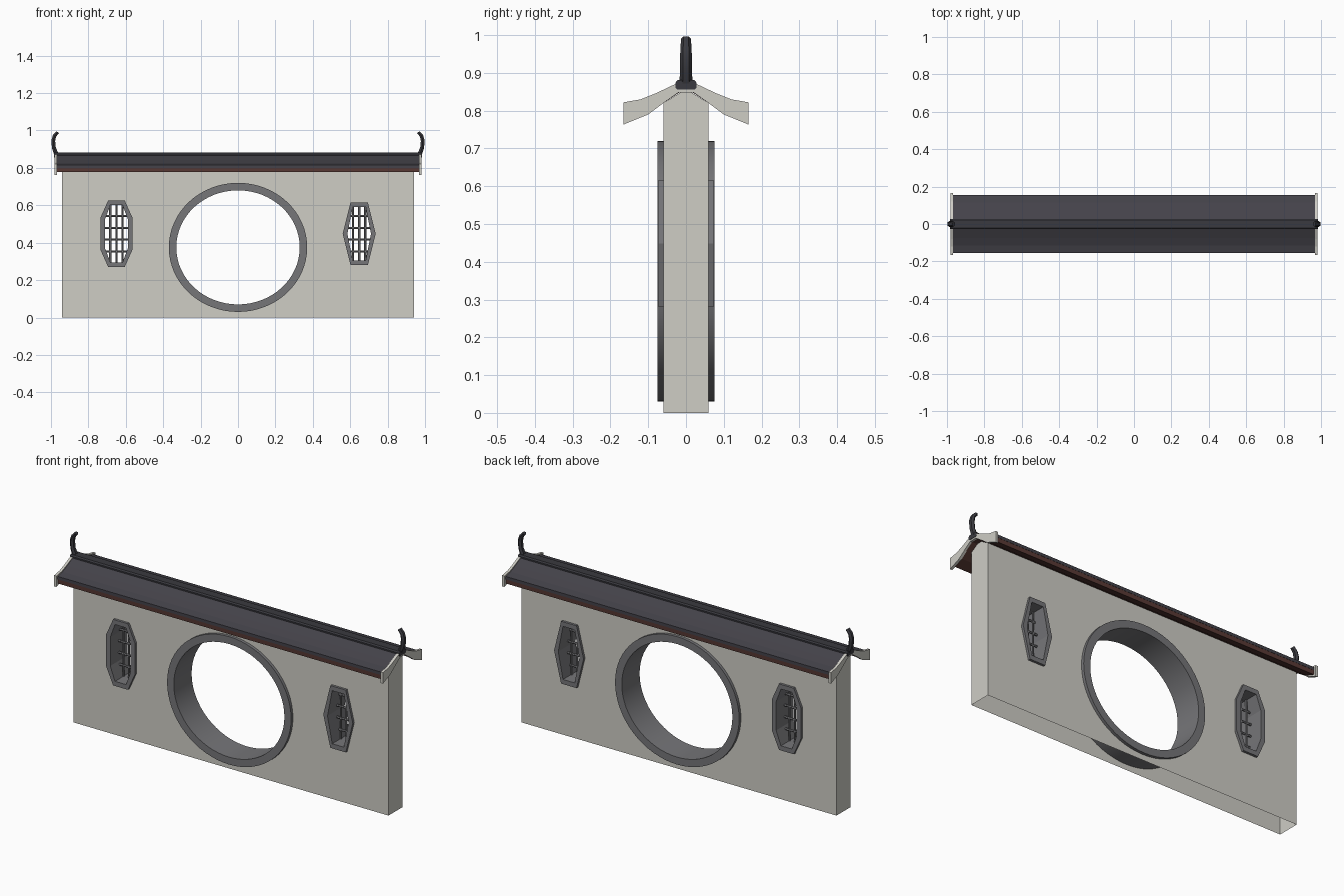
import bpy, bmesh, math

if "Cube" in bpy.data.objects:
    bpy.data.objects.remove(bpy.data.objects["Cube"], do_unlink=True)


def material(name, rgb):
    m = bpy.data.materials.new(name)
    m.use_nodes = True
    m.diffuse_color = (*rgb, 1)
    m.node_tree.nodes["Principled BSDF"].inputs["Base Color"].default_value = (*rgb, 1)
    return m


PLASTER = material("pale plaster", (0.62, 0.61, 0.56))
STONE = material("grey stone", (0.18, 0.18, 0.19))
TILE = material("dark roof tile", (0.058, 0.055, 0.068))
RIDGE = material("darker ridge", (0.042, 0.042, 0.05))
WOOD = material("brown wood", (0.1, 0.042, 0.035))


def finish(name, mesh, mat, smooth=False):
    mesh.name = name
    mesh.materials.clear()
    mesh.materials.append(mat)
    ob = bpy.data.objects.new(name, mesh)
    bpy.context.scene.collection.objects.link(ob)
    if smooth:
        bpy.ops.object.select_all(action="DESELECT")
        ob.select_set(True)
        bpy.context.view_layer.objects.active = ob
        bpy.ops.object.shade_smooth_by_angle(angle=math.radians(35))
    else:
        mesh.shade_flat()
    return ob


def curve_mesh(curve):
    """Turn a curve into a clean mesh."""
    tmp = bpy.data.objects.new("tmp", curve)
    bpy.context.scene.collection.objects.link(tmp)
    bpy.context.view_layer.update()
    deps = bpy.context.evaluated_depsgraph_get()
    mesh = bpy.data.meshes.new_from_object(tmp.evaluated_get(deps))
    bpy.data.objects.remove(tmp)
    return mesh


def clean(mesh, edit=None):
    bm = bmesh.new()
    bm.from_mesh(mesh)
    bmesh.ops.remove_doubles(bm, verts=bm.verts, dist=1e-5)
    bmesh.ops.recalc_face_normals(bm, faces=bm.faces)
    if edit:
        edit(bm)
    bm.to_mesh(mesh)
    bm.free()


def slab(name, loops, half_depth, mat, smooth=False, edit=None):
    """Upright plate: first loop is the outline, the others are holes (x, z)."""
    cu = bpy.data.curves.new(name, "CURVE")
    cu.dimensions = "2D"
    cu.fill_mode = "BOTH"
    cu.extrude = half_depth
    for loop in loops:
        sp = cu.splines.new("POLY")
        sp.points.add(len(loop) - 1)
        for p, (x, z) in zip(sp.points, loop):
            p.co = (x, z, 0, 1)
        sp.use_cyclic_u = True
    mesh = curve_mesh(cu)
    for v in mesh.vertices:
        x, z, d = v.co
        v.co = (x, -d, z)
    clean(mesh, edit)
    return finish(name, mesh, mat, smooth)


def prism(name, half, x0, x1, mat):
    """Extrude along x a section mirrored in y from its +y half (y, z)."""
    pts = half + [(-y, z) for y, z in reversed(half) if y > 0]
    bm = bmesh.new()
    face = bm.faces.new([bm.verts.new((x0, y, z)) for y, z in pts])
    out = bmesh.ops.extrude_face_region(bm, geom=[face])["geom"]
    bmesh.ops.translate(bm, vec=(x1 - x0, 0, 0),
                        verts=[g for g in out if isinstance(g, bmesh.types.BMVert)])
    bmesh.ops.recalc_face_normals(bm, faces=bm.faces)
    mesh = bpy.data.meshes.new(name)
    bm.to_mesh(mesh)
    bm.free()
    return finish(name, mesh, mat)


def rod(name, points, radii, mat, y_scale=1):
    cu = bpy.data.curves.new(name, "CURVE")
    cu.dimensions = "3D"
    cu.bevel_depth = 1
    cu.bevel_resolution = 1
    cu.use_fill_caps = True
    sp = cu.splines.new("POLY")
    sp.points.add(len(points) - 1)
    for p, co, r in zip(sp.points, points, radii):
        p.co = (*co, 1)
        p.radius = r
    mesh = curve_mesh(cu)
    for v in mesh.vertices:
        v.co.y *= y_scale
    clean(mesh)
    return finish(name, mesh, mat, True)


def ellipse(rx, rz, n=64):
    return [(rx * math.cos(2 * math.pi * i / n), 0.375 + rz * math.sin(2 * math.pi * i / n))
            for i in range(n)]


def window_outline(cx, w, h, top, side):
    """Symmetric six or eight sided outline; side = half height of upright edges."""
    quarter = [(w, side), (top, h)]
    pts = quarter + [(-x, z) for x, z in reversed(quarter)]
    pts += [(-x, -z) for x, z in quarter] + [(x, -z) for x, z in reversed(quarter)]
    loop = []
    for x, z in pts:
        p = (cx + x, 0.448 + z)
        if p not in loop:
            loop.append(p)
    return loop


# Windows: centre x, half width, half height, half top edge, half upright edge
windows = {"right": (-0.65, 0.086, 0.178, 0.044, 0.085),
           "left": (0.648, 0.088, 0.168, 0.046, 0.0)}


def shrunk(spec, d):
    cx, w, h, top, side = spec
    return window_outline(cx, w - d, h - d, top - d * 0.45, max(side - d * 0.3, 0))


# Hollow wall, open underneath, with three openings
def open_bottom(bm):
    low = [f for f in bm.faces if all(v.co.z < 1e-4 for v in f.verts)]
    bmesh.ops.delete(bm, geom=low, context="FACES")


slab("wall", [[(-0.94, 0), (0.94, 0), (0.94, 0.78), (-0.94, 0.78)], ellipse(0.35, 0.325)]
     + [shrunk(s, 0.012) for s in windows.values()], 0.06, PLASTER, edit=open_bottom)
prism("wall_cap", [(0.06, 0.78), (0.06, 0.82), (0.015, 0.848)], -0.94, 0.94, PLASTER)

# Round gateway ring
slab("gateway_ring", [ellipse(0.37, 0.345), ellipse(0.33, 0.305)], 0.076, STONE, smooth=True)

# Window frames with lattices
for side, spec in windows.items():
    slab(side + "_window_frame", [shrunk(spec, 0), shrunk(spec, 0.025)], 0.073, STONE)
    cx, w, h, top, upright = spec
    for i in (-1, 0, 1):
        x = cx + i * 0.033
        rod(f"{side}_lattice_upright_{i + 2}", [(x, 0, 0.448 - h + 0.02), (x, 0, 0.448 + h - 0.02)],
            [0.006] * 2, STONE)
    for i in range(4):
        dz = (i - 1.5) * 0.063
        reach = w - max(abs(dz) - upright, 0) * (w - top) / (h - upright) - 0.012
        rod(f"{side}_lattice_bar_{i + 1}", [(cx - reach, 0, 0.448 + dz), (cx + reach, 0, 0.448 + dz)],
            [0.006] * 2, STONE)

# Roof: tile layer over a wooden layer, both following the same sweep
top = [(0.025, 0.868), (0.075, 0.843), (0.115, 0.826), (0.155, 0.816)]
mid = [(0.155, 0.8), (0.11, 0.812), (0.06, 0.835), (0.02, 0.856)]
under = [(0.153, 0.777), (0.1, 0.796), (0.06, 0.82), (0.018, 0.848)]
prism("roof_tiles", top + mid, -0.97, 0.97, TILE)
prism("roof_boards", [(y - 0.001, z) for y, z in reversed(mid)] + under, -0.97, 0.97, WOOD)
prism("ridge_beam", [(0.023, 0.856), (0.028, 0.861), (0.028, 0.874), (0.022, 0.881)],
      -0.983, 0.983, RIDGE)

# Gable boards and upturned ridge horns at both ends
gable = [(0.025, 0.872), (0.08, 0.846), (0.12, 0.83), (0.166, 0.822),
         (0.166, 0.763), (0.1, 0.79), (0.06, 0.82), (0.02, 0.848)]
horn = [(0.968, 0.866), (0.984, 0.905), (0.988, 0.945), (0.981, 0.972), (0.964, 0.991)]
for side, s in (("left", 1), ("right", -1)):
    prism(side + "_gable_board", gable, s * 0.967, s * 0.981, PLASTER)
    rod(side + "_ridge_horn", [(s * x, 0, z) for x, z in horn],
        [0.014, 0.012, 0.012, 0.011, 0.01], RIDGE, y_scale=1.3)
